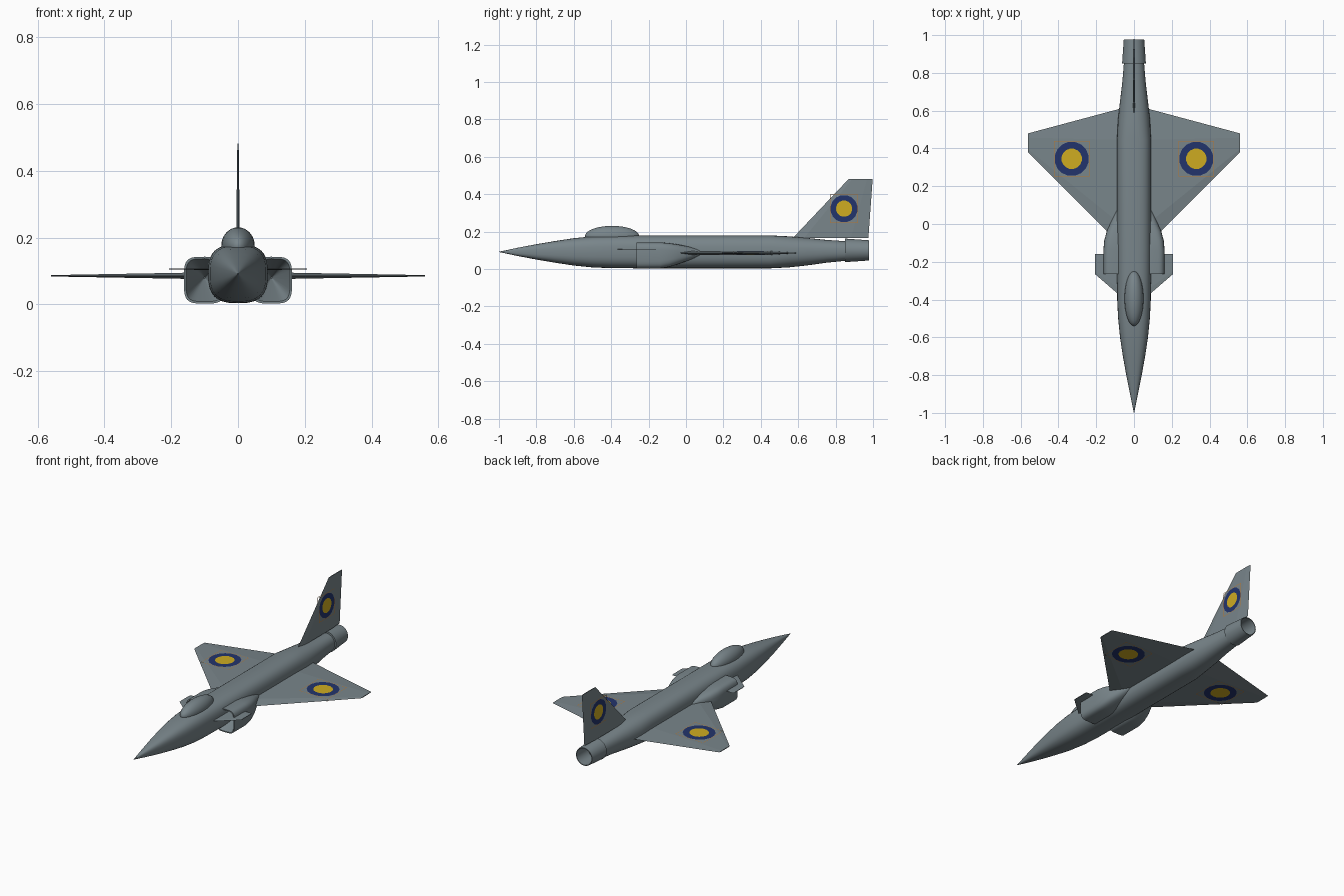
import bpy, bmesh, math
from mathutils import Vector

cube = bpy.data.objects.get("Cube")
if cube:
    bpy.data.objects.remove(cube, do_unlink=True)


def material(name, rgb):
    m = bpy.data.materials.new(name)
    m.use_nodes = True
    m.diffuse_color = (*rgb, 1)
    bsdf = m.node_tree.nodes["Principled BSDF"]
    bsdf.inputs["Base Color"].default_value = (*rgb, 1)
    bsdf.inputs["Roughness"].default_value = 0.6
    return m


GREY = material("airframe grey", (0.19, 0.235, 0.255))
BLUE = material("marking blue", (0.016, 0.034, 0.15))
YELLOW = material("marking yellow", (0.62, 0.41, 0.015))
ORANGE = material("marking orange", (0.48, 0.2, 0.04))


def finish(name, bm, mats=(GREY,), mirror=False, smooth=None, recalc=True):
    if recalc:
        bmesh.ops.recalc_face_normals(bm, faces=bm.faces)
    mesh = bpy.data.meshes.new(name)
    bm.to_mesh(mesh)
    bm.free()
    for m in mats:
        mesh.materials.append(m)
    ob = bpy.data.objects.new(name, mesh)
    bpy.context.collection.objects.link(ob)
    if smooth:
        bpy.ops.object.select_all(action="DESELECT")
        ob.select_set(True)
        bpy.context.view_layer.objects.active = ob
        bpy.ops.object.shade_smooth_by_angle(angle=math.radians(smooth))
    if mirror:
        ob.modifiers.new("mirror", "MIRROR").use_mirror_merge = False
    return ob


def signed_pow(v, p):
    return math.copysign(abs(v) ** p, v)


def loft(name, stations, sides=32, caps=True, **kw):
    """Skin rounded sections along y: (y, x centre, z centre, half width, half height, squareness)."""
    bm = bmesh.new()
    rings = []
    for y, xc, zc, hw, hh, n in stations:
        ring = []
        for i in range(sides):
            a = math.tau * i / sides
            ring.append(bm.verts.new((xc + hw * signed_pow(math.cos(a), 2 / n), y,
                                      zc + hh * signed_pow(math.sin(a), 2 / n))))
        rings.append(ring)
    for r0, r1 in zip(rings, rings[1:]):
        for i in range(sides):
            j = (i + 1) % sides
            bm.faces.new((r0[i], r0[j], r1[j], r1[i]))
    if caps:
        bm.faces.new(rings[0])
        bm.faces.new(rings[-1])
    return finish(name, bm, **kw)


def panel(name, root, tip, place, mirror):
    """Tapered thin surface; root and tip are (span, leading y, trailing y, half thickness)."""
    bm = bmesh.new()
    section = ((0, 0), (0.15, 1), (0.77, 1), (1, 0), (0.77, -1), (0.15, -1))
    ends = [[bm.verts.new(place(s, y0 + (y1 - y0) * f, t * side)) for f, side in section]
            for s, y0, y1, t in (root, tip)]
    for i in range(6):
        j = (i + 1) % 6
        bm.faces.new((ends[0][i], ends[0][j], ends[1][j], ends[1][i]))
    for end in ends:
        bm.faces.new(end)
    return finish(name, bm, mirror=mirror)


def roundel(name, radius, place, outward, mirror):
    """Thin marking: yellow disc, blue ring and a fine square outline."""
    bm = bmesh.new()

    def loop(r, count, turn=0.0):
        return [bm.verts.new(place(r * math.cos(math.tau * (i + turn) / count),
                                   r * math.sin(math.tau * (i + turn) / count)))
                for i in range(count)]

    def ring(inner, outer, index):
        n = len(inner)
        for i in range(n):
            j = (i + 1) % n
            bm.faces.new((inner[i], inner[j], outer[j], outer[i])).material_index = index

    disc = loop(radius * 0.6, 16, 0.5)
    bm.faces.new(disc)
    ring(disc, loop(radius, 16, 0.5), 1)
    half = radius * 1.04 * math.sqrt(2)
    ring(loop(half - 0.004, 4, 0.5), loop(half, 4, 0.5), 2)
    bm.normal_update()
    for f in bm.faces:
        if f.normal.dot(Vector(outward)) < 0:
            f.normal_flip()
    return finish(name, bm, (YELLOW, BLUE, ORANGE), mirror=mirror, recalc=False)


# Fuselage with pointed nose and tapering tail
body = [(-1.0, .092, .0008, .0008), (-.9, .092, .021, .022), (-.8, .092, .041, .041),
        (-.7, .092, .059, .058), (-.6, .092, .074, .073), (-.5, .092, .084, .083),
        (-.4, .092, .089, .087), (-.2, .092, .09, .088), (.45, .092, .09, .088),
        (.55, .092, .085, .083), (.65, .093, .074, .073), (.75, .095, .062, .061),
        (.87, .097, .052, .051)]
loft("fuselage", [(y, 0, z, w, h, 2.8 if y < .5 else 2.3) for y, z, w, h in body], smooth=40)

# Exhaust nozzle, an open tube
tube = ((.87, .05), (.85, .052), (.85, .063), (.978, .054), (.978, .05), (.87, .05))
loft("exhaust_nozzle", [(y, 0, .1, r, r, 2) for y, r in tube], caps=False, smooth=40)

# Canopy
bm = bmesh.new()
bmesh.ops.create_uvsphere(bm, u_segments=32, v_segments=20, radius=1)
for v in bm.verts:
    v.co = (v.co.x * .05, -.395 + v.co.y * .145, .176 + v.co.z * .055)
finish("canopy", bm, smooth=60)

# Side air intakes: hollow mouth, square lip, faired tail
loft("air_intake", [
    (-.08, .1, .08, .002, .002, 2), (-.265, .1, .073, .056, .064, 4),
    (-.265, .1, .073, .062, .07, 4), (-.14, .1, .073, .062, .07, 4),
    (-.09, .098, .075, .06, .064, 3.5), (-.04, .093, .079, .052, .052, 3),
    (.01, .083, .083, .04, .038, 2.5), (.06, .073, .086, .027, .022, 2.2),
    (.11, .06, .087, .015, .008, 2)], mirror=True, smooth=40)


# Lifting surfaces
def wing_place(s, y, t):
    return (s, y, .086 + t)


panel("wing", (0, -.18, .63, .012), (.56, .38, .48, .002), wing_place, True)
panel("canard", (.05, -.4, -.16, .0025), (.207, -.265, -.16, .0015),
      lambda s, y, t: (s, y, .106 + t), True)
panel("tail_fin", (.165, .57, .975, .006), (.482, .87, .998, .002),
      lambda s, y, t: (t, y, s), False)

# Markings on both faces of wings and fin
for side, word in ((1, "upper"), (-1, "lower")):
    def on_wing(u, v):
        x = .33 + u
        return wing_place(x, .345 + v, side * (.0135 - .01 * x / .56))
    roundel(word + "_wing_marking", .091, on_wing, (0, 0, side), True)

for side, word in ((1, "left"), (-1, "right")):
    def on_fin(u, v):
        z = .323 + v
        return (side * (.0072 - .004 * (z - .165) / .317), .845 + u, z)
    roundel(word + "_fin_marking", .073, on_fin, (side, 0, 0), False)
